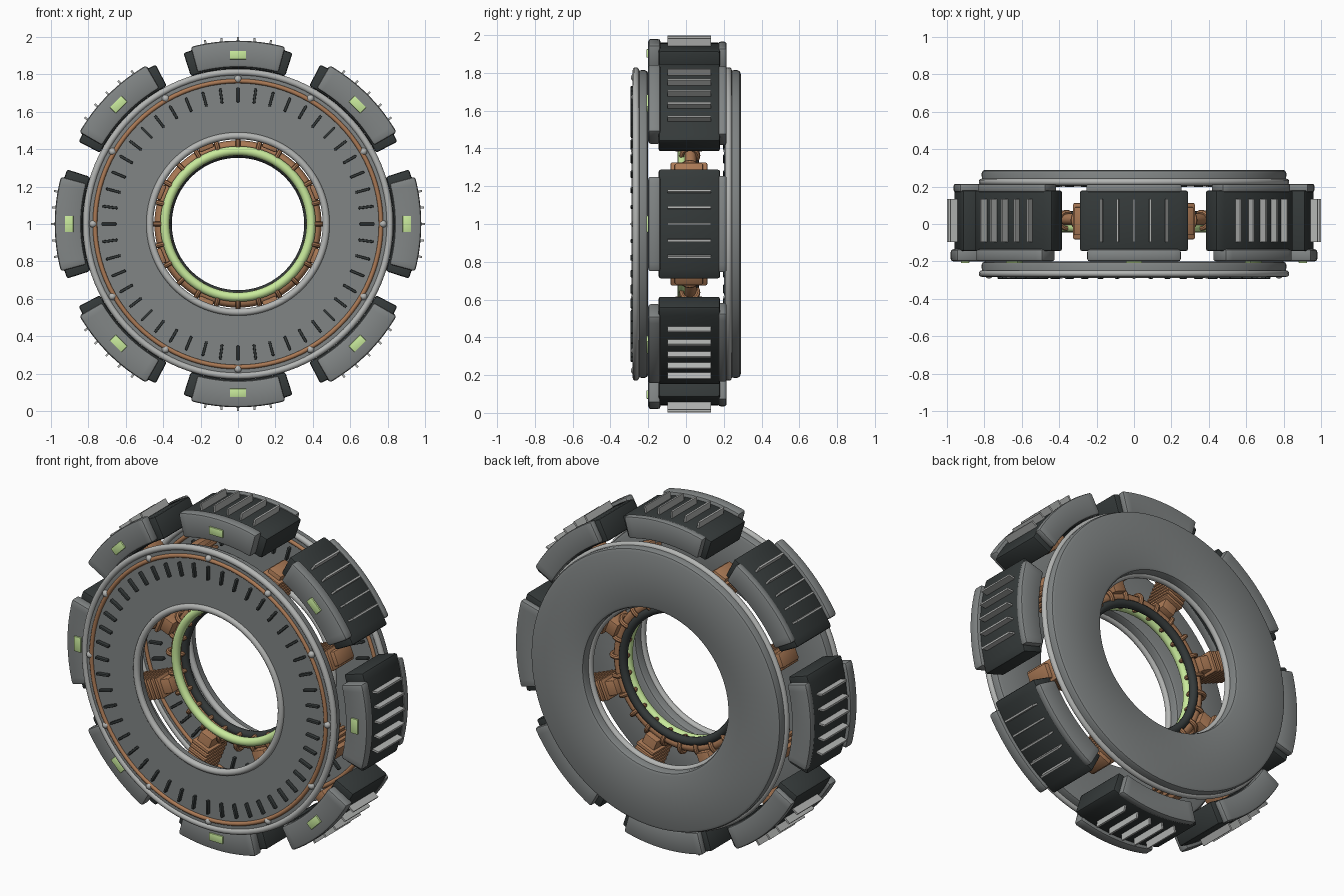
import bpy, bmesh
from math import sin, cos, pi, radians
from mathutils import Matrix, Vector

if "Cube" in bpy.data.objects:
    bpy.data.objects.remove(bpy.data.objects["Cube"])

CENTRE = Matrix.Translation((0, 0, 1))


def material(name, rgb):
    m = bpy.data.materials.new(name)
    m.diffuse_color = (*rgb, 1)
    m.use_nodes = True
    m.node_tree.nodes["Principled BSDF"].inputs["Base Color"].default_value = m.diffuse_color
    return m


DARK = material("dark_metal", (0.035, 0.042, 0.042))
COPPER = material("copper", (0.40, 0.19, 0.09))
GREEN = material("green_light", (0.58, 0.82, 0.33))
STEEL = material("mid_grey", (0.22, 0.235, 0.235))
PALE = material("pale_grey", (0.45, 0.46, 0.45))


def finish(name, bm, mat=None, bevel=0, matrix=Matrix()):
    bmesh.ops.recalc_face_normals(bm, faces=bm.faces)
    if bevel:
        edges = [e for e in bm.edges if e.calc_face_angle(0) > radians(35)]
        bmesh.ops.bevel(bm, geom=edges, offset=bevel, segments=2, profile=0.5, affect='EDGES')
    me = bpy.data.meshes.new(name)
    bm.to_mesh(me)
    bm.free()
    me.shade_smooth()
    me.set_sharp_from_angle(angle=radians(35))
    if mat:
        me.materials.append(mat)
    ob = bpy.data.objects.new(name, me)
    bpy.context.collection.objects.link(ob)
    ob.matrix_world = CENTRE @ matrix
    return ob


def around(ob, count, start=0):
    """Repeat a part (built at the top of the wheel) around the y axis."""
    base = CENTRE.inverted() @ ob.matrix_world
    for i in range(count):
        o = ob if i == 0 else ob.copy()
        if i:
            bpy.context.collection.objects.link(o)
        o.matrix_world = CENTRE @ Matrix.Rotation(radians(start) + 2 * pi * i / count, 4, 'Y') @ base


def lathe(name, profile, mat=None, n=96, matrix=Matrix()):
    """Revolve a closed (radius, y) profile around the y axis."""
    bm = bmesh.new()
    rings = [[bm.verts.new((r * sin(2 * pi * i / n), y, r * cos(2 * pi * i / n)))
              for r, y in profile] for i in range(n)]
    k = len(profile)
    for i in range(n):
        a, b = rings[i], rings[(i + 1) % n]
        for j in range(k):
            bm.faces.new((a[j], a[(j + 1) % k], b[(j + 1) % k], b[j]))
    return finish(name, bm, mat, 0, matrix)


def ring(name, R, r, y, mat=None, n=96, k=12, matrix=Matrix()):
    prof = [(R + r * cos(2 * pi * j / k), y + r * sin(2 * pi * j / k)) for j in range(k)]
    return lathe(name, prof, mat, n, matrix)


def sector(name, r0, r1, half_deg, y0, y1, mat, bevel, n=12):
    """Curved block centred on the top of the wheel."""
    bm = bmesh.new()
    rows = []
    for i in range(n + 1):
        a = radians(half_deg) * (2 * i / n - 1)
        rows.append([bm.verts.new((r * sin(a), y, r * cos(a)))
                     for r, y in ((r0, y0), (r1, y0), (r1, y1), (r0, y1))])
    for a, b in zip(rows, rows[1:]):
        for j in range(4):
            bm.faces.new((a[j], a[(j + 1) % 4], b[(j + 1) % 4], b[j]))
    bm.faces.new(rows[0])
    bm.faces.new(rows[-1])
    return finish(name, bm, mat, bevel)


def box(name, centre, size, mat=None, bevel=0, matrix=Matrix()):
    bm = bmesh.new()
    bmesh.ops.create_cube(bm, size=1)
    bmesh.ops.scale(bm, vec=size, verts=bm.verts)
    bmesh.ops.translate(bm, vec=centre, verts=bm.verts)
    return finish(name, bm, mat, bevel, matrix)


# Front and back disc assemblies: body, rims, copper band, slots and bolts
for side, dy in (("front", 0), ("back", 0.49)):
    body = [(.47, -.272), (.812, -.272), (.815, -.22), (.809, -.206), (.795, -.2),
            (.49, -.2), (.476, -.206), (.47, -.22)]
    lathe(side + "_disc", [(r, y + dy) for r, y in body], STEEL)
    ring(side + "_outer_rim", .812, .018, -.265 + dy, PALE)
    ring(side + "_inner_rim", .472, .019, -.27 + dy, PALE)
    ring(side + "_copper_band", .765, .012, -.272 + dy, COPPER)
    around(box(side + "_slot", (0, -.28 + dy, .69), (.014, .026, .08), DARK, .004), 48)
    bm = bmesh.new()
    bmesh.ops.create_uvsphere(bm, u_segments=12, v_segments=8, radius=.02)
    bmesh.ops.translate(bm, vec=(0, -.272 + dy, .775), verts=bm.verts)
    around(finish(side + "_bolt", bm, PALE), 12)

# Outer pods: dark block, cheeks, green lamp, cooling fins, copper stub
around(sector("pod_block", .83, .96, 17.7, -.145, .18, DARK, .012), 8)
around(sector("pod_front_cheek", .838, .98, 15, -.2, -.135, STEEL, .014), 8)
around(sector("pod_back_cheek", .838, .965, 15.5, .17, .215, STEEL, .012), 8)
around(box("pod_lamp", (0, -.2, .903), (.088, .018, .045), GREEN, .003), 8)
around(box("pod_stub", (0, .015, .81), (.07, .12, .06), COPPER, .006), 8)
for i in range(-2, 3):
    around(box("pod_fin", (0, .018, .97), (.011, .23, .058), PALE, 0,
               Matrix.Rotation(radians(5.1 * i), 4, 'Y')), 8)

# Radial coils in the gaps between pods: core plus stacked windings
around(box("coil_core", (0, .015, .585), (.085, .15, .31), COPPER, .008), 8, 22.5)
for i in range(8):
    around(box("coil_winding", (0, .015, .50 + .029 * i), (.12, .195, .022), COPPER, .009),
           8, 22.5)

# Hub: copper ring with wraps, green glow ring, dark inner ring
ring("hub_copper_ring", .417, .03, .025, COPPER)
ring("hub_glow_ring", .391, .025, -.02, GREEN)
ring("hub_dark_ring", .378, .024, .045, DARK)
wrap_place = Matrix.Translation((0, .02, .418)) @ Matrix.Rotation(pi / 2, 4, 'Z')
around(ring("hub_wrap", .043, .013, 0, COPPER, 20, 8, wrap_place), 24)
